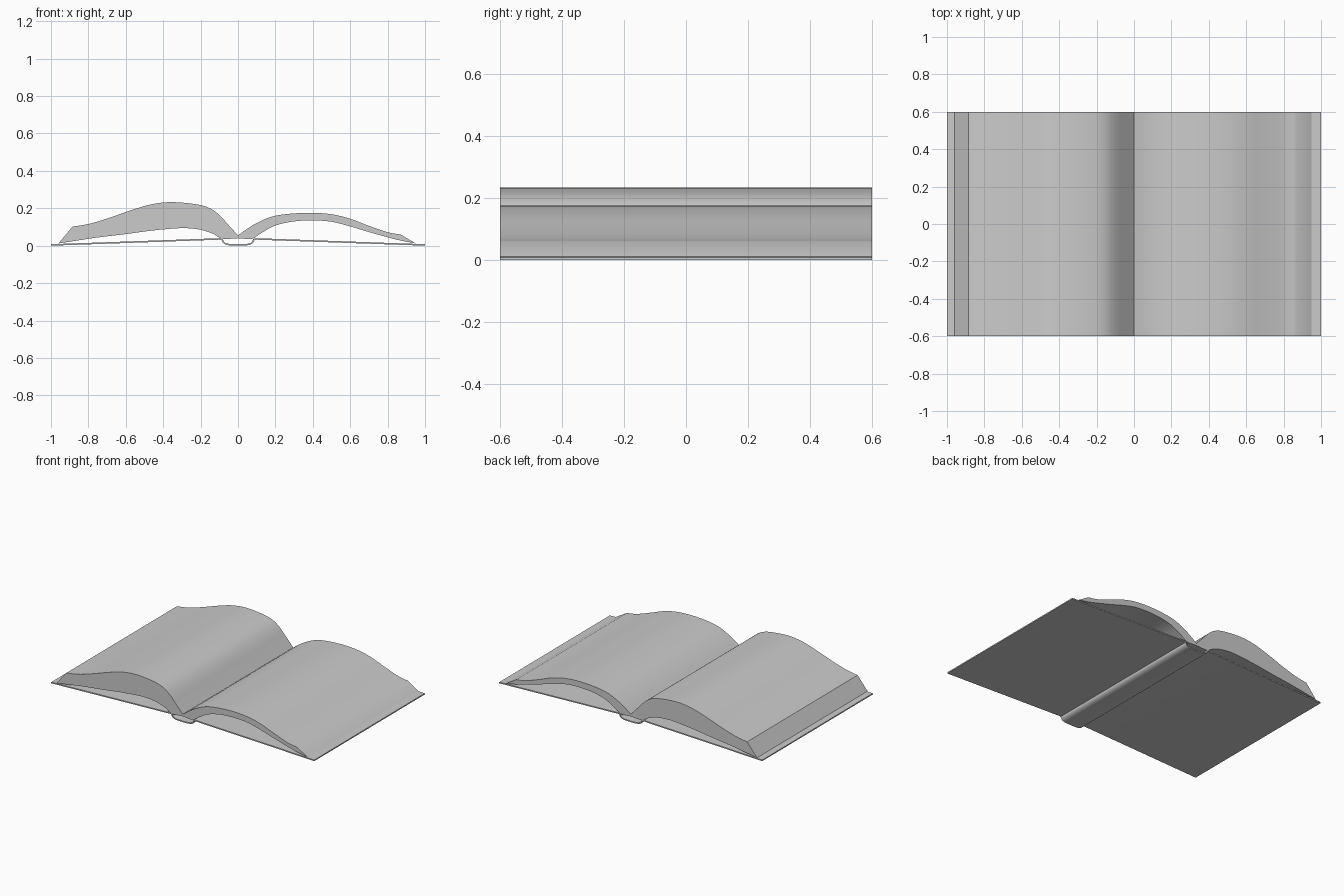
import bpy, bmesh
from mathutils import Vector

if "Cube" in bpy.data.objects:
    bpy.data.objects.remove(bpy.data.objects["Cube"])

HALF_DEPTH = 0.6


def spline(points, steps=4):
    # Catmull-Rom curve through the given x, z points
    p = [Vector(q) for q in points]
    p = [2 * p[0] - p[1]] + p + [2 * p[-1] - p[-2]]
    out = []
    for a, b, c, d in zip(p, p[1:], p[2:], p[3:]):
        for i in range(steps):
            t = i / steps
            out.append(0.5 * (2 * b + (c - a) * t + (2 * a - 5 * b + 4 * c - d) * t * t
                              + (3 * b - a - 3 * c + d) * t ** 3))
    return out + [p[-2]]


def extrude_profile(name, profile):
    # Closed x-z profile turned into a solid running along y
    bm = bmesh.new()
    face = bm.faces.new([bm.verts.new((q.x, -HALF_DEPTH, q.y)) for q in profile])
    result = bmesh.ops.extrude_face_region(bm, geom=[face], use_keep_orig=True)
    moved = [v for v in result["geom"] if isinstance(v, bmesh.types.BMVert)]
    bmesh.ops.translate(bm, verts=moved, vec=(0, 2 * HALF_DEPTH, 0))
    bmesh.ops.recalc_face_normals(bm, faces=bm.faces)
    mesh = bpy.data.meshes.new(name)
    bm.to_mesh(mesh)
    bm.free()
    obj = bpy.data.objects.new(name, mesh)
    bpy.context.collection.objects.link(obj)
    bpy.ops.object.select_all(action='DESELECT')
    obj.select_set(True)
    bpy.context.view_layer.objects.active = obj
    bpy.ops.object.shade_smooth_by_angle(angle=0.5)
    return obj


def page_block(name, top, bottom):
    # Curved top sheet, slanted fore edge, arched underside
    extrude_profile(name, spline(top) + spline(bottom))


# Thick left half of the pages
page_block("left_pages",
           [(0, .055), (-.05, .11), (-.1, .164), (-.15, .2), (-.22, .221), (-.35, .233),
            (-.46, .222), (-.57, .19), (-.7, .145), (-.8, .116), (-.885, .102)],
           [(-.96, .012), (-.87, .026), (-.75, .044), (-.6, .062), (-.45, .082), (-.3, .094),
            (-.2, .085), (-.13, .062), (-.085, .037), (0, .04)])

# Thinner right half of the pages
page_block("right_pages",
           [(0, .055), (.05, .091), (.1, .121), (.17, .152), (.25, .168), (.38, .176),
            (.5, .168), (.6, .144), (.7, .106), (.8, .072), (.87, .06)],
           [(.95, .012), (.85, .032), (.7, .073), (.6, .103), (.5, .128), (.4, .135),
            (.3, .13), (.2, .108), (.12, .065), (.075, .037), (0, .04)])

# Thin cover: two sloped boards joined by a rounded spine
half = [Vector((-1, .004))] + spline(
    [(-.1, .036), (-.085, .033), (-.078, .018), (-.055, .007), (0, .004)])
centre = half + [Vector((-p.x, p.y)) for p in reversed(half[:-1])]
upper, lower = [], []
for i, p in enumerate(centre):
    tangent = centre[min(i + 1, len(centre) - 1)] - centre[max(i - 1, 0)]
    normal = Vector((-tangent.y, tangent.x)).normalized() * 0.004
    upper.append(p + normal)
    lower.append(p - normal)
upper[0].x = lower[0].x = -1
upper[-1].x = lower[-1].x = 1
extrude_profile("cover", upper + lower[::-1])
